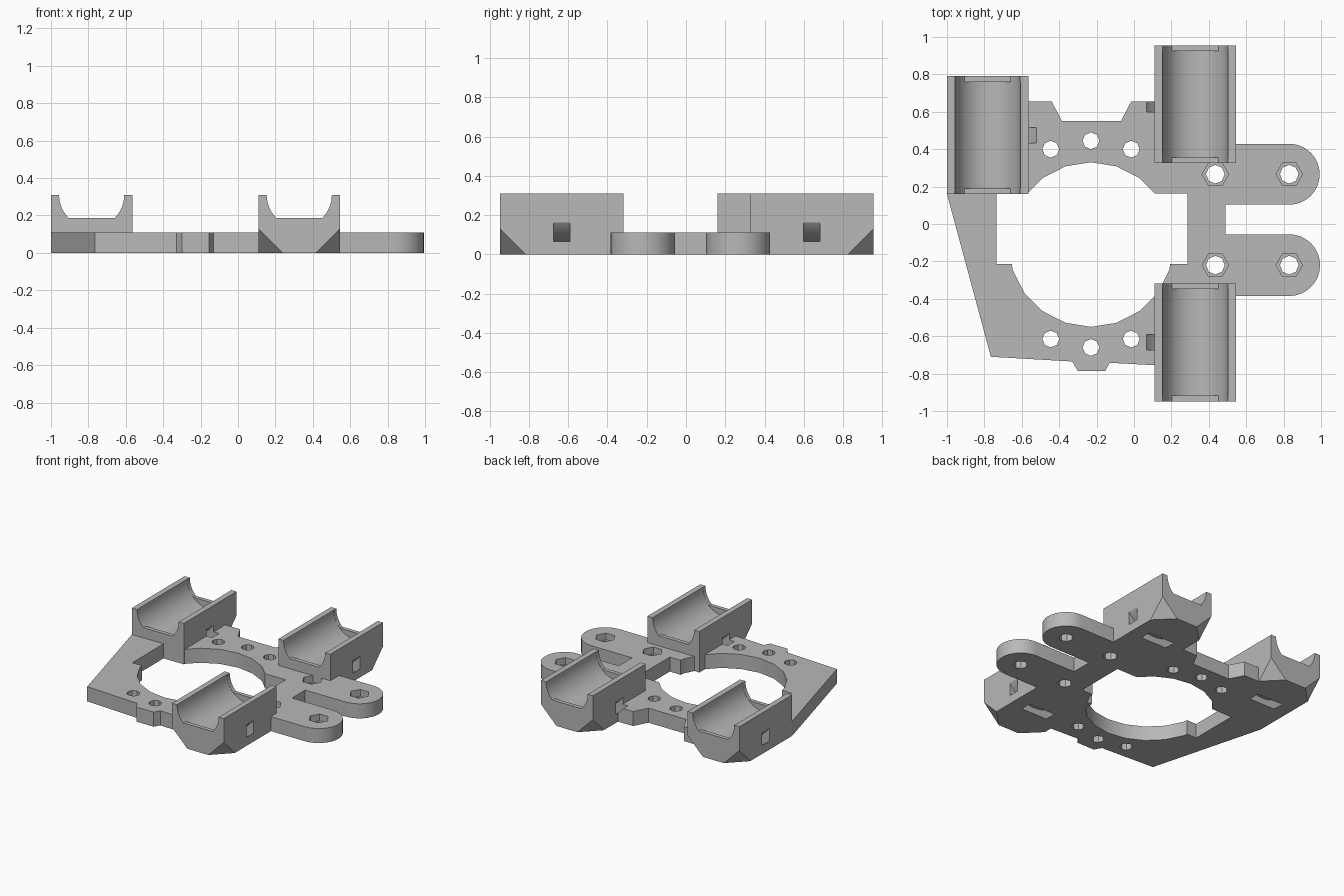
import bpy, bmesh
from math import sin, cos, pi, radians
from mathutils import Vector

cube = bpy.data.objects.get("Cube")
if cube:
    bpy.data.objects.remove(cube, do_unlink=True)

grey = bpy.data.materials.new("plain_grey")
grey.use_nodes = True
COLOUR = (0.48, 0.48, 0.48, 1)
grey.diffuse_color = COLOUR
grey.node_tree.nodes["Principled BSDF"].inputs["Base Color"].default_value = COLOUR

PLATE_H, TOP = 0.11, 0.31
HALF_W, LENGTH = 0.2175, 0.63


def arc(cx, cy, r, start, end, steps):
    """Points along an arc, both ends included, angles in degrees."""
    angles = [radians(start + (end - start) * i / steps) for i in range(steps + 1)]
    return [(cx + r * cos(a), cy + r * sin(a)) for a in angles]


def circle(cx, cy, r, sides):
    return arc(cx, cy, r, 0, 360, sides)[:-1]


def prism(name, points, low, high, axis="z"):
    """Extrude a 2D outline along z, or an xz outline along y."""
    bm = bmesh.new()
    place = (lambda p, t: (p[0], p[1], t)) if axis == "z" else (lambda p, t: (p[0], t, p[1]))
    face = bm.faces.new([bm.verts.new(place(p, low)) for p in points])
    ext = bmesh.ops.extrude_face_region(bm, geom=[face])
    shift = Vector(place((0, 0), high - low))
    bmesh.ops.translate(bm, vec=shift, verts=[v for v in ext["geom"] if isinstance(v, bmesh.types.BMVert)])
    bmesh.ops.recalc_face_normals(bm, faces=bm.faces)
    mesh = bpy.data.meshes.new(name)
    bm.to_mesh(mesh)
    bm.free()
    obj = bpy.data.objects.new(name, mesh)
    bpy.context.collection.objects.link(obj)
    mesh.materials.append(grey)
    return obj


def rect(x0, y0, x1, y1):
    return [(x0, y0), (x1, y0), (x1, y1), (x0, y1)]


def cut(target, *shape):
    """Subtract a prism from the target and discard the cutter."""
    cutter = prism("cutter", *shape)
    mod = target.modifiers.new("cut", "BOOLEAN")
    mod.operation, mod.solver, mod.object = "DIFFERENCE", "EXACT", cutter
    bpy.context.view_layer.objects.active = target
    bpy.ops.object.modifier_apply(modifier=mod.name)
    bpy.data.objects.remove(cutter, do_unlink=True)


def tie_channel(cx, y0):
    """Curved channel for a strap passing beneath a cradle."""
    ring = arc(cx, TOP, 0.329, 180, 360, 24) + arc(cx, TOP, 0.263, 360, 180, 24)
    mid = y0 + LENGTH / 2
    return ring, mid - 0.042, mid + 0.042, "y"


def cradle(name, cx, y0, outer):
    """Block with a half-round trough, end lips and two clipped lower corners."""
    y1 = y0 + LENGTH
    block = prism(name, rect(cx - HALF_W, y0, cx + HALF_W, y1), 0, TOP)
    bm = bmesh.new()
    bm.from_mesh(block.data)
    for side in (-1, 1):
        corner = (cx + side * HALF_W, y1 if outer > 0 else y0, 0.13)
        bmesh.ops.bisect_plane(bm, geom=bm.verts[:] + bm.edges[:] + bm.faces[:], plane_co=corner,
                               plane_no=(side, outer, -1), clear_outer=True)
        bmesh.ops.holes_fill(bm, edges=[e for e in bm.edges if e.is_boundary])
    bmesh.ops.recalc_face_normals(bm, faces=bm.faces)
    bm.to_mesh(block.data)
    bm.free()
    # Deep trough between the lips, then the shallower flat-bottomed ends
    r = 0.175
    cap = [(cx + r, TOP + 0.1), (cx - r, TOP + 0.1)]
    cut(block, arc(cx, TOP, r, 180, 360, 32) + cap, y0 + 0.03, y1 - 0.03, "y")
    r = 0.174
    cap = [(cx + r, TOP + 0.1), (cx - r, TOP + 0.1)]
    ends = arc(cx, TOP, r, 180, 225, 8) + arc(cx, TOP, r, 315, 360, 8) + cap
    cut(block, ends, y0 - 0.1, y1 + 0.1, "y")
    cut(block, *tie_channel(cx, y0))
    return block


# Three bearing cradles
SEATS = {
    "back_right_cradle": (-0.7825, 0.16, 1),
    "back_left_cradle": (0.3275, 0.325, 1),
    "front_left_cradle": (0.3275, -0.948, -1),
}
parts = [cradle(name, *spec) for name, spec in SEATS.items()]

# Base plate with two rounded arms on its left side
outline = [(-1, 0.16), (-0.765, -0.71), (-0.33, -0.735), (-0.3, -0.787), (-0.155, -0.787),
           (-0.13, -0.742), (0.11, -0.755), (0.11, -0.318), (0.545, -0.318), (0.545, -0.385)]
outline += arc(0.83, -0.22, 0.165, -90, 90, 16)
outline += [(0.49, -0.055), (0.49, 0.103)]
outline += arc(0.83, 0.266, 0.163, -90, 90, 16)
outline += [(0.545, 0.429), (0.545, 0.325), (0.11, 0.325), (0.11, 0.655), (-0.015, 0.655),
            (-0.07, 0.55), (-0.385, 0.55), (-0.44, 0.655), (-0.565, 0.655), (-0.565, 0.16)]
plate = prism("base_plate", outline, 0, PLATE_H)

# Central opening: a round hole merged with a wide rectangle
cut(plate, circle(-0.23, -0.11, 0.44, 20), -0.1, 0.3)
cut(plate, rect(-0.735, -0.213, 0.285, 0.163), -0.1, 0.3)

# Small screw holes in front of and behind the opening
for middle, side in ((0.445, 0.4), (-0.66, -0.615)):
    for dx, y in ((-0.215, side), (0, middle), (0.215, side)):
        cut(plate, circle(-0.23 + dx, y, 0.045, 8), -0.1, 0.3)

# Arm bolt holes with hexagonal nut pockets
for x in (0.435, 0.83):
    for y in (0.266, -0.22):
        cut(plate, circle(x, y, 0.05, 8), -0.1, 0.3)
        cut(plate, circle(x, y, 0.071, 6), 0.06, 0.3)

# Strap clearance notches in the plate
for cx, y0, _ in SEATS.values():
    cut(plate, *tie_channel(cx, y0))

for obj in parts + [plate]:
    bpy.ops.object.select_all(action="DESELECT")
    obj.select_set(True)
    bpy.context.view_layer.objects.active = obj
    bpy.ops.object.shade_smooth_by_angle(angle=radians(30))
